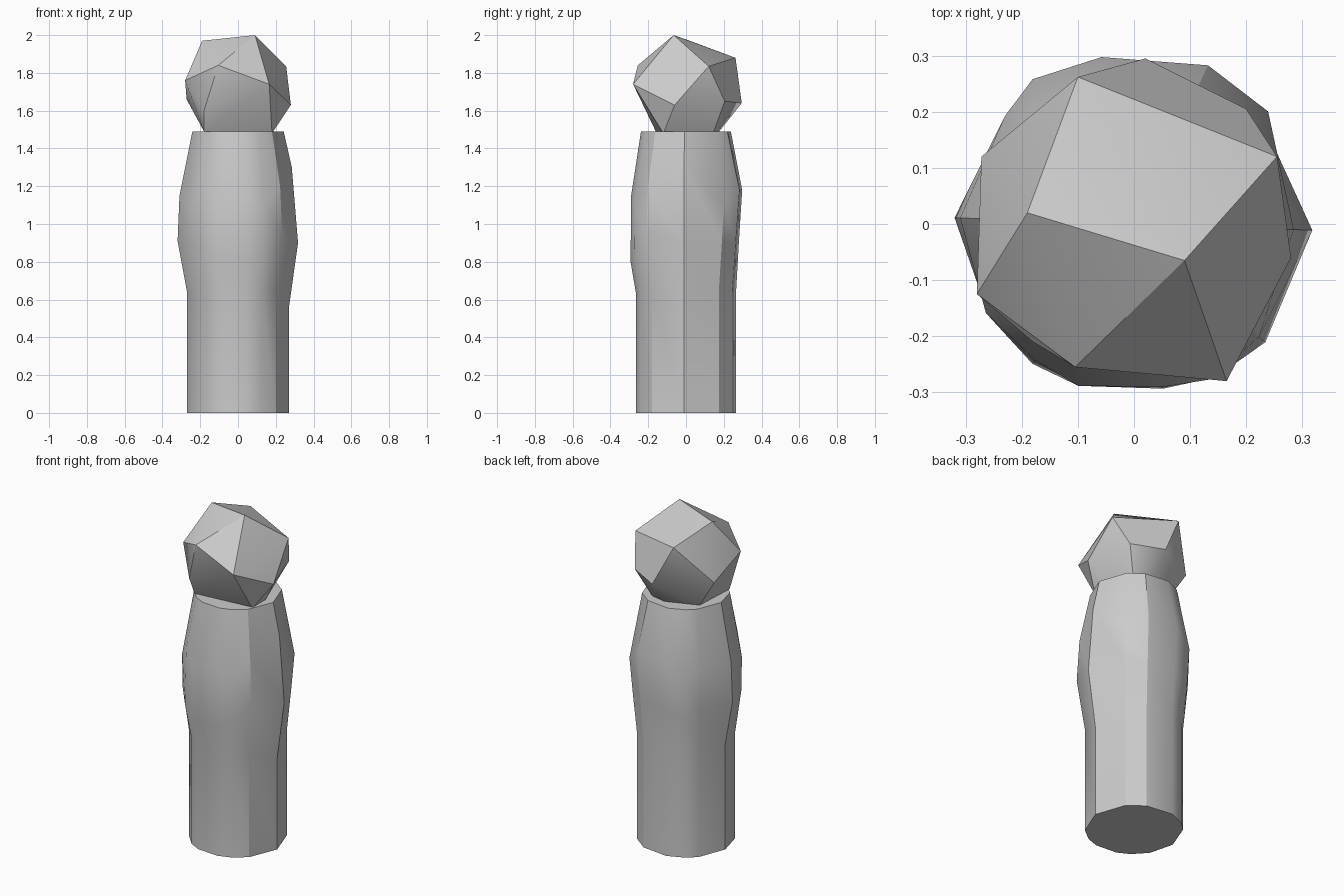
import bpy
import bmesh
from math import cos, sin, radians

cube = bpy.data.objects.get("Cube")
if cube:
    bpy.data.objects.remove(cube, do_unlink=True)

# One plain grey stone colour for everything
stone = bpy.data.materials.new("stone grey")
stone.use_nodes = True
GREY = (0.6, 0.6, 0.6, 1.0)
stone.diffuse_color = GREY
stone.node_tree.nodes["Principled BSDF"].inputs["Base Color"].default_value = GREY


def finish(bm, name):
    """Turn a bmesh into a shaded object with the stone material."""
    bmesh.ops.recalc_face_normals(bm, faces=bm.faces[:])
    mesh = bpy.data.meshes.new(name)
    bm.to_mesh(mesh)
    bm.free()
    mesh.materials.append(stone)
    obj = bpy.data.objects.new(name, mesh)
    bpy.context.collection.objects.link(obj)
    bpy.ops.object.select_all(action='DESELECT')
    obj.select_set(True)
    bpy.context.view_layer.objects.active = obj
    bpy.ops.object.shade_smooth_by_angle(angle=radians(30))
    return obj


# Body: uneven faceted column, one row per vertical edge
# (angle, belly radius, belly height, shoulder radius, shoulder height)
BASE_RADIUS, TOP_RADIUS, TOP = 0.27, 0.242, 1.49
columns = [
    (-2, .318, .90, .285, 1.3),
    (-42, .315, .95, .30, 1.2),
    (-63, .308, .85, .31, 1.1),
    (-80, .298, .8, .295, 1.15),
    (-109, .305, .8, .305, 1.1),
    (-126, .308, .85, .30, 1.2),
    (-149, .305, .9, .308, 1.1),
    (-182, .32, .91, .31, 1.15),
    (-220, .295, .9, .30, 1.15),
    (-235, .30, .85, .315, 1.1),
    (-259, .285, .9, .303, 1.18),
    (-295, .29, .9, .312, 1.18),
    (-320, .295, .9, .312, 1.1),
]

bm = bmesh.new()
edges = []
for angle, belly, belly_z, shoulder, shoulder_z in columns:
    a = radians(angle)
    hip_z = 0.56 if angle == -2 else 0.64
    profile = [(BASE_RADIUS, 0), (BASE_RADIUS, hip_z), (belly, belly_z),
               (shoulder, shoulder_z), (TOP_RADIUS, TOP)]
    edges.append([bm.verts.new((r * cos(a), r * sin(a), z)) for r, z in profile])

for left, right in zip(edges, edges[1:] + edges[:1]):
    for i in range(len(left) - 1):
        bm.faces.new((left[i], left[i + 1], right[i + 1], right[i]))
for level in (0, -1):
    bm.faces.new([column[level] for column in edges])
finish(bm, "body")

# Head: irregular convex block resting in the top of the body
head_corners = [
    # crown
    (.09, -.065, 2.0), (-.19, .02, 1.97), (-.10, .262, 1.88), (.255, .12, 1.835),
    # brow and cheeks
    (-.28, -.125, 1.76), (.165, -.28, 1.74), (-.105, -.255, 1.84),
    (.28, -.06, 1.63), (.2, .205, 1.65), (.02, .295, 1.64), (-.272, .12, 1.66),
    # neck
    (-.18, -.21, 1.6), (-.18, -.16, 1.49), (.18, -.12, 1.48),
    (.18, 0, 1.48), (.12, .14, 1.47), (.02, .16, 1.47), (-.16, .1, 1.48),
]
bm = bmesh.new()
for corner in head_corners:
    bm.verts.new(corner)
bmesh.ops.convex_hull(bm, input=bm.verts[:])
bmesh.ops.dissolve_limit(bm, angle_limit=radians(8), verts=bm.verts[:], edges=bm.edges[:])
finish(bm, "head")
